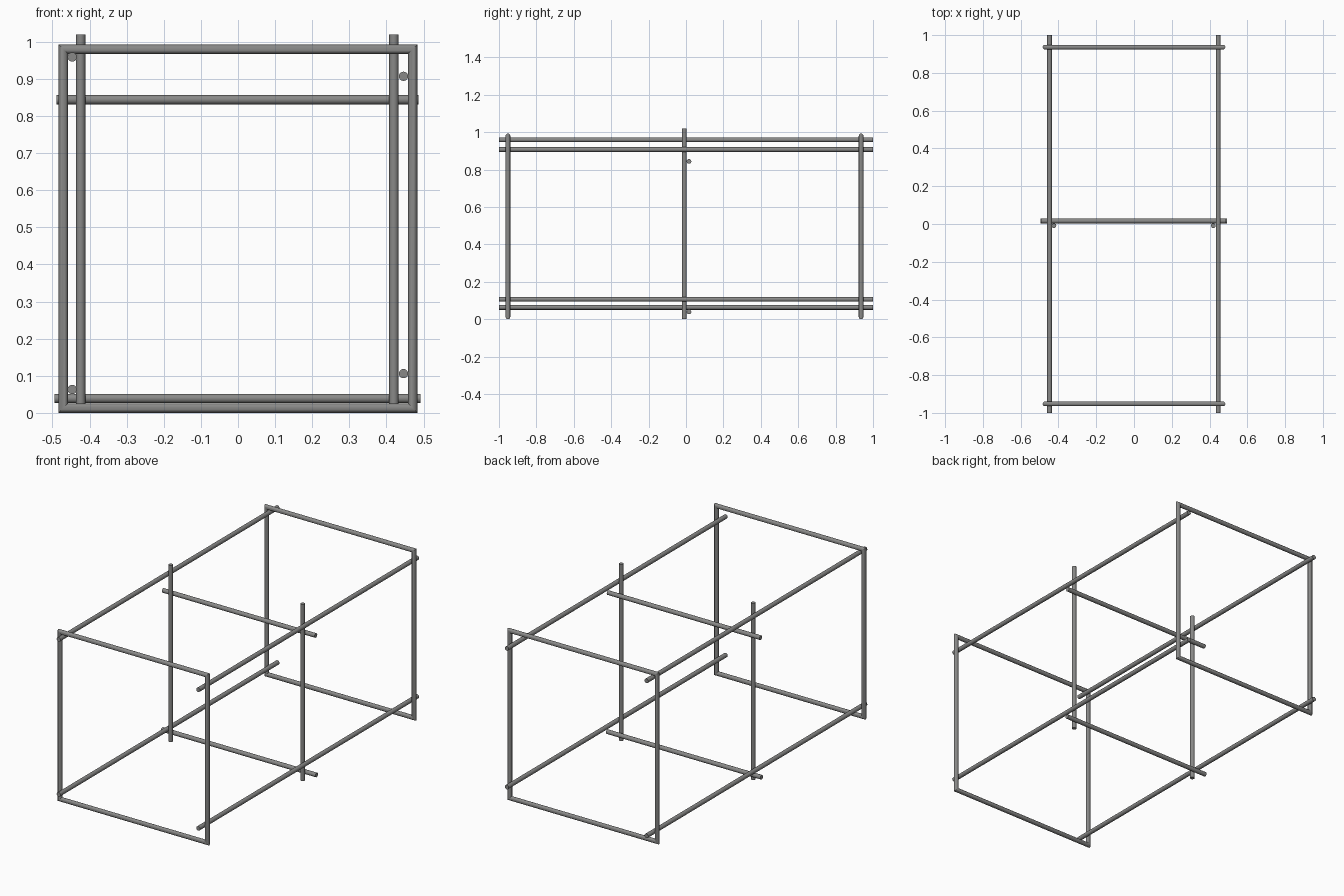
import bpy, bmesh
from math import cos, sin, tau
from mathutils import Vector

old = bpy.data.objects.get("Cube")
if old:
    bpy.data.objects.remove(old, do_unlink=True)

RADIUS = 0.0125
SIDES = 20

steel = bpy.data.materials.new("grey steel")
steel.use_nodes = True
grey = (0.25, 0.25, 0.245, 1)
steel.diffuse_color = grey
steel.node_tree.nodes["Principled BSDF"].inputs["Base Color"].default_value = grey


def finish(obj, name):
    obj.name = name
    obj.data.materials.append(steel)
    bpy.ops.object.select_all(action='DESELECT')
    obj.select_set(True)
    bpy.context.view_layer.objects.active = obj
    bpy.ops.object.shade_smooth_by_angle(angle=0.6)


def rod(name, start, end):
    a, b = Vector(start), Vector(end)
    bpy.ops.mesh.primitive_cylinder_add(vertices=SIDES, radius=RADIUS,
                                        depth=(b - a).length, location=(a + b) / 2)
    obj = bpy.context.object
    obj.rotation_euler = (b - a).to_track_quat('Z', 'Y').to_euler()
    finish(obj, name)


def end_frame(name, y, half_x=0.471, low=0.0125, high=0.98):
    # Rectangular tube loop with mitred corners
    mid, half_z = (low + high) / 2, (high - low) / 2
    bm = bmesh.new()
    rings = []
    for sx, sz in ((-1, -1), (1, -1), (1, 1), (-1, 1)):
        ring = []
        for i in range(SIDES):
            out, side = RADIUS * cos(tau * i / SIDES), RADIUS * sin(tau * i / SIDES)
            ring.append(bm.verts.new((sx * (half_x + out), side, mid + sz * (half_z + out))))
        rings.append(ring)
    for k in range(4):
        p, q = rings[k], rings[(k + 1) % 4]
        for i in range(SIDES):
            j = (i + 1) % SIDES
            bm.faces.new((p[i], q[i], q[j], p[j]))
    bmesh.ops.recalc_face_normals(bm, faces=bm.faces)
    mesh = bpy.data.meshes.new(name)
    bm.to_mesh(mesh)
    bm.free()
    obj = bpy.data.objects.new(name, mesh)
    obj.location.y = y
    bpy.context.collection.objects.link(obj)
    finish(obj, name)


# End frames
end_frame("front_frame", -0.952)
end_frame("back_frame", 0.936)

# Long rails, running front to back
for name, x, z in (("right_top_rail", -0.447, 0.959), ("right_bottom_rail", -0.447, 0.063),
                   ("left_top_rail", 0.446, 0.907), ("left_bottom_rail", 0.446, 0.106)):
    rod(name, (x, -1, z), (x, 1, z))

# Middle uprights
for name, x in (("right_upright", -0.424), ("left_upright", 0.42)):
    rod(name, (x, -0.009, 0), (x, -0.009, 1.02))

# Middle crossbars
rod("upper_crossbar", (-0.489, 0.016, 0.844), (0.487, 0.016, 0.844))
rod("lower_crossbar", (-0.495, 0.016, 0.039), (0.492, 0.016, 0.039))
